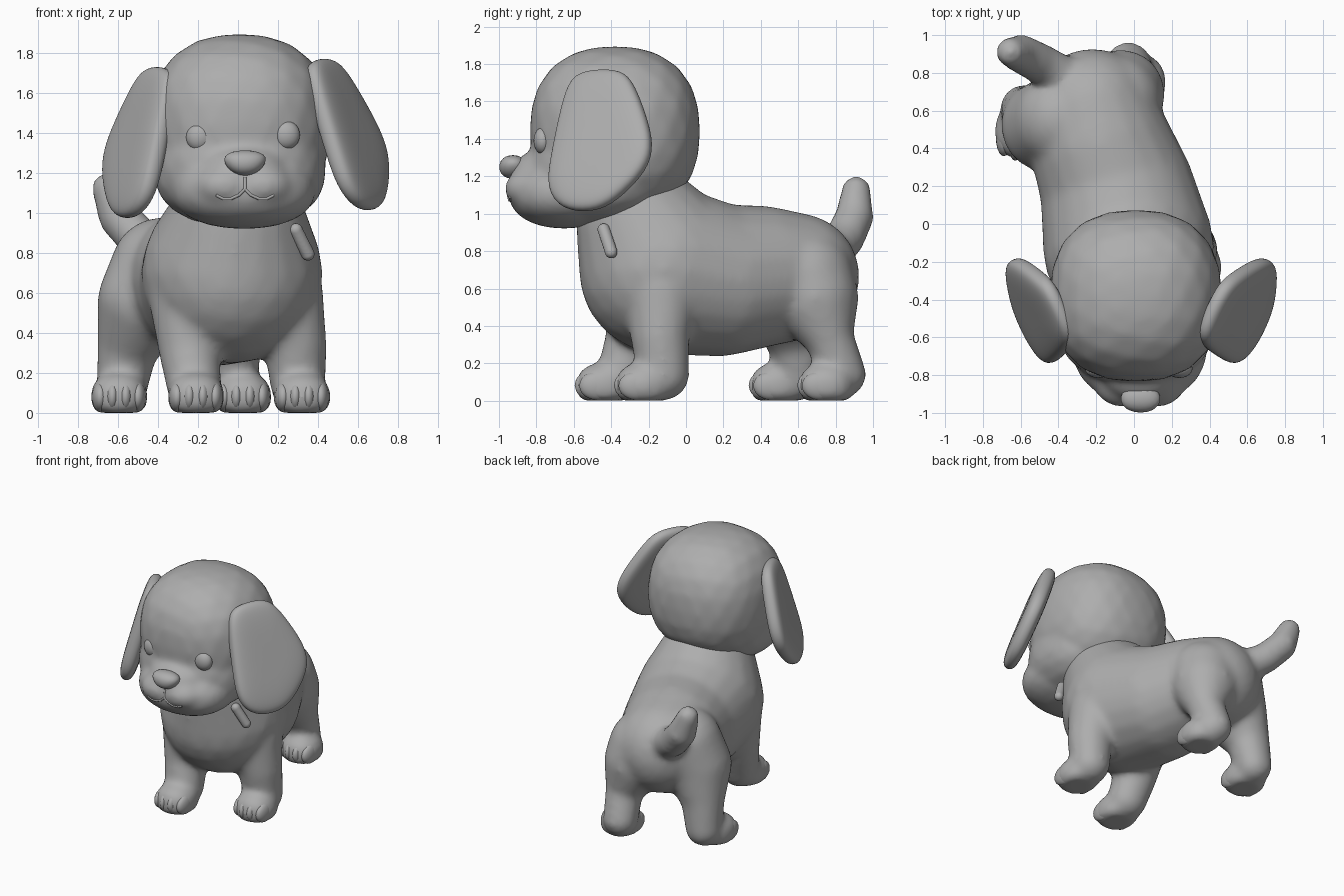
import bpy, bmesh
from mathutils import Vector

cube = bpy.data.objects.get("Cube")
if cube:
    bpy.data.objects.remove(cube)

grey = bpy.data.materials.new("soft grey")
grey.use_nodes = True
colour = (0.42, 0.42, 0.42, 1)
grey.diffuse_color = colour
grey.node_tree.nodes["Principled BSDF"].inputs["Base Color"].default_value = colour

# Unit ball reused by every blob
ball = bmesh.new()
bmesh.ops.create_icosphere(ball, subdivisions=3, radius=1)
ball.verts.index_update()
ball_points = [v.co.copy() for v in ball.verts]
ball_faces = [[v.index for v in f.verts] for f in ball.faces]
ball.free()


def finish(name, bm):
    mesh = bpy.data.meshes.new(name)
    bm.to_mesh(mesh)
    bm.free()
    mesh.materials.append(grey)
    for p in mesh.polygons:
        p.use_smooth = True
    ob = bpy.data.objects.new(name, mesh)
    bpy.context.collection.objects.link(ob)
    return ob


def blob(bm, centre, radii, power=2.0):
    """Ellipsoid; a power above 2 makes it boxier."""
    verts = []
    for p in ball_points:
        k = sum(abs(c) ** power for c in p) ** (-1 / power)
        verts.append(bm.verts.new([m + c * k * r for m, c, r in zip(centre, p, radii)]))
    for face in ball_faces:
        bm.faces.new([verts[i] for i in face])


def chain(bm, stations, steps=5):
    """Run of balls between (x, y, z, radius) stations."""
    for a, b in zip(stations, stations[1:]):
        for i in range(steps + 1):
            x, y, z, r = Vector(a).lerp(Vector(b), i / steps)
            blob(bm, (x, y, z), (r, r, r))


def fuse(ob, voxel, rounds):
    remesh = ob.modifiers.new("fuse", "REMESH")
    remesh.mode = "VOXEL"
    remesh.voxel_size = voxel
    remesh.use_smooth_shade = True
    smooth = ob.modifiers.new("soften", "SMOOTH")
    smooth.factor = 0.5
    smooth.iterations = rounds


# Torso, curving away to the right at the rear
bm = bmesh.new()
chain(bm, [(0, -0.25, 0.95, 0.34), (-0.03, -0.12, 0.70, 0.455), (-0.09, 0.18, 0.645, 0.41),
           (-0.17, 0.40, 0.665, 0.38), (-0.22, 0.59, 0.665, 0.34)])

# Legs, the hind ones starting from full haunches
legs = [
    [(0.225, -0.13, 0.58, 0.205), (0.285, -0.14, 0.35, 0.16), (0.30, -0.12, 0.14, 0.14)],
    [(-0.25, -0.22, 0.58, 0.20), (-0.245, -0.28, 0.32, 0.155), (-0.22, -0.34, 0.14, 0.14)],
    [(-0.10, 0.65, 0.66, 0.25), (-0.07, 0.69, 0.55, 0.235), (-0.01, 0.76, 0.35, 0.135),
     (-0.03, 0.84, 0.14, 0.125)],
    [(-0.38, 0.55, 0.72, 0.26), (-0.46, 0.52, 0.56, 0.245), (-0.55, 0.58, 0.34, 0.155),
     (-0.58, 0.61, 0.13, 0.13)],
]
paws = [(0.32, -0.23), (-0.21, -0.44), (0.025, 0.75), (-0.595, 0.49)]
for leg in legs:
    chain(bm, leg)
for x, y in paws:
    blob(bm, (x, y, 0.08), (0.145, 0.15, 0.125), 2.3)
for v in bm.verts:
    v.co.z = max(v.co.z, 0)

# Tail, curled up to the right
chain(bm, [(-0.34, 0.75, 0.77, 0.12), (-0.49, 0.845, 0.865, 0.11),
           (-0.595, 0.90, 0.98, 0.105), (-0.655, 0.91, 1.125, 0.08)])
fuse(finish("body", bm), 0.02, 18)

# Toes, barely standing out of the paws
bm = bmesh.new()
for x, y in paws:
    for side in (-1, 1):
        blob(bm, (x + side * 0.033, y - 0.055, 0.083), (0.04, 0.1, 0.082))
        blob(bm, (x + side * 0.094, y - 0.035, 0.08), (0.042, 0.096, 0.076))
finish("toes", bm)

# Head with jaw, muzzle and lip puffs
bm = bmesh.new()
blob(bm, (0.01, -0.38, 1.44), (0.455, 0.455, 0.455), 2.4)
blob(bm, (0.01, -0.47, 1.22), (0.43, 0.38, 0.29), 2.4)
blob(bm, (0.03, -0.65, 1.11), (0.36, 0.30, 0.19), 2.2)
blob(bm, (0.03, -0.74, 1.21), (0.23, 0.20, 0.14))
for s in (-1, 1):
    blob(bm, (0.03 + s * 0.095, -0.825, 1.135), (0.155, 0.145, 0.11))
head = finish("head", bm)
fuse(head, 0.02, 12)

# Nose, wider at the top
bm = bmesh.new()
blob(bm, (0.035, -0.925, 1.25), (0.10, 0.073, 0.063), 2.2)
for v in bm.verts:
    v.co.x = 0.035 + (v.co.x - 0.035) * (1 + (v.co.z - 1.25) * 4)
finish("nose", bm)

# Eyes
for name, x, z in (("right_eye", -0.19, 1.38), ("left_eye", 0.24, 1.39)):
    bm = bmesh.new()
    blob(bm, (x, -0.765, z), (0.07, 0.05, 0.073))
    finish(name, bm)

# Mouth line laid onto the muzzle
bpy.context.view_layer.update()


def on_muzzle(x, z):
    hit, spot, normal, face = head.ray_cast(Vector((x, -2, z)), Vector((0, 1, 0)))
    return spot if hit else Vector((x, -0.9, z))


outline = [(0, 1.18), (0, 1.12), (0.03, 1.09), (0.07, 1.072), (0.11, 1.072), (0.145, 1.09)]
for name, s in (("mouth_right", -1), ("mouth_left", 1)):
    curve = bpy.data.curves.new(name, "CURVE")
    curve.dimensions = "3D"
    curve.bevel_depth = 0.008
    curve.bevel_resolution = 2
    curve.use_fill_caps = True
    spline = curve.splines.new("POLY")
    spline.points.add(len(outline) - 1)
    for p, (dx, z) in zip(spline.points, outline):
        p.co = (*on_muzzle(0.035 + s * dx, z), 1)
    curve.materials.append(grey)
    bpy.context.collection.objects.link(bpy.data.objects.new(name, curve))

# Floppy ears: rounded slabs on a slanted plane, the right one hanging steeper
rim = [(-0.61, 1.73), (-0.50, 1.765), (-0.34, 1.765), (-0.28, 1.69), (-0.22, 1.53),
       (-0.18, 1.38), (-0.21, 1.24), (-0.38, 1.07), (-0.50, 1.015), (-0.66, 1.025),
       (-0.74, 1.13), (-0.715, 1.30), (-0.66, 1.57)]
middle = Vector((-0.45, 1.38))
n = len(rim)
for name, s, reach, lean, dz in (("left_ear", 1, 1.335, 0.4, 0), ("right_ear", -1, 1.135, 0.3, -0.04)):
    slant = Vector((1, -0.48, lean)).normalized()
    bm = bmesh.new()
    rings = []
    for scale, depth in ((0.6, -0.062), (0.91, -0.052), (1.02, -0.025), (1.02, 0.025),
                         (0.91, 0.052), (0.6, 0.062)):
        ring = []
        for edge in rim:
            y, z = middle + (Vector(edge) - middle) * scale
            co = Vector((reach + 0.48 * y - lean * z, y, z)) + slant * depth
            ring.append(bm.verts.new((s * co.x, co.y, co.z + dz)))
        rings.append(ring)
    for a, b in zip(rings, rings[1:]):
        for i in range(n):
            bm.faces.new((a[i], a[(i + 1) % n], b[(i + 1) % n], b[i]))
    for ring in (rings[0], rings[-1]):
        hub = bm.verts.new(sum((v.co for v in ring), Vector((0, 0, 0))) / n)
        for i in range(n):
            bm.faces.new((ring[i], ring[(i + 1) % n], hub))
    bmesh.ops.recalc_face_normals(bm, faces=bm.faces)
    sub = finish(name, bm).modifiers.new("round", "SUBSURF")
    sub.levels = sub.render_levels = 2

# Small tag hanging on the left of the neck
bm = bmesh.new()
chain(bm, [(0.29, -0.44, 0.915, 0.034), (0.35, -0.40, 0.795, 0.034)], 10)
fuse(finish("neck_tag", bm), 0.007, 2)
